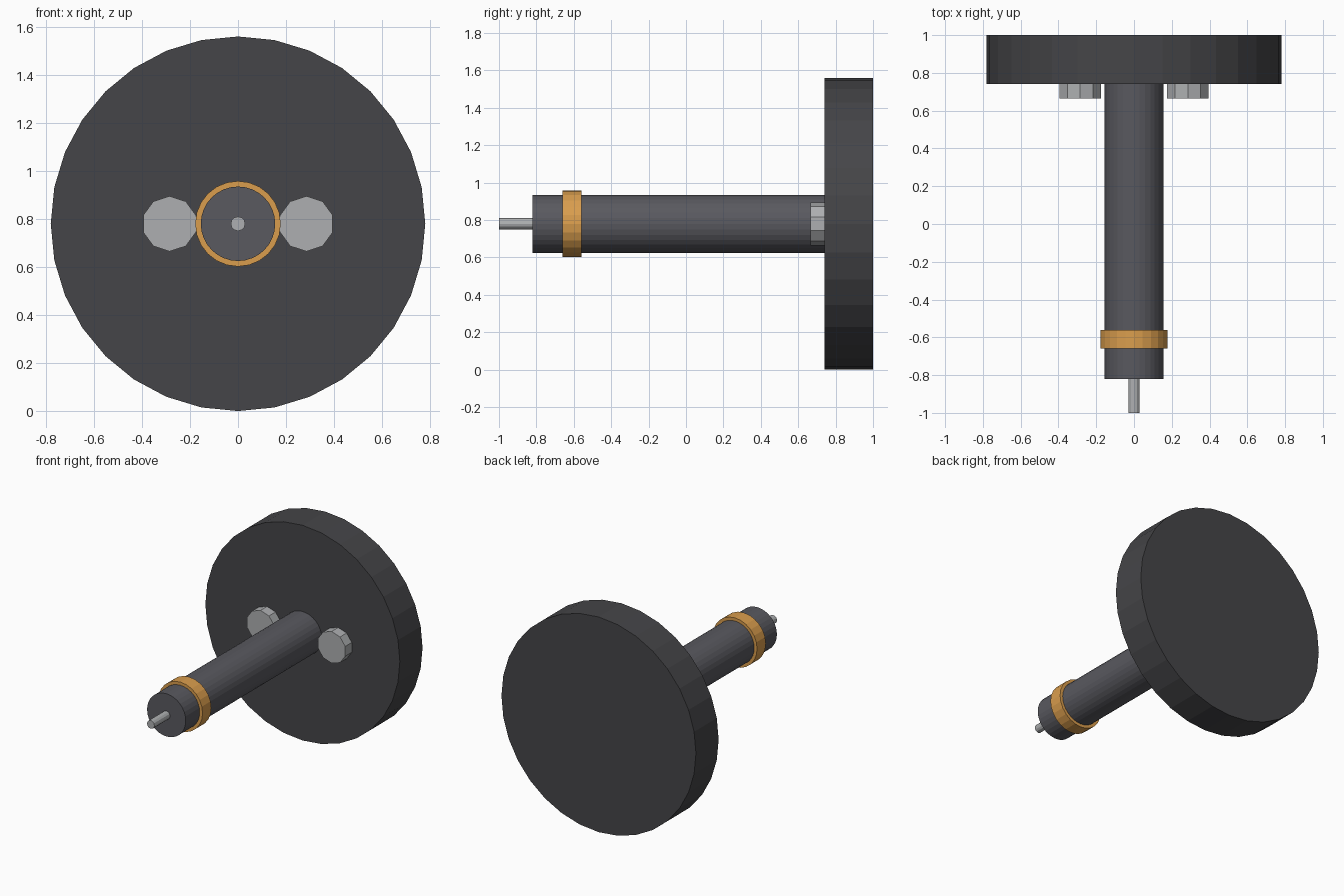
import bpy
import math

cube = bpy.data.objects.get("Cube")
if cube:
    bpy.data.objects.remove(cube, do_unlink=True)

AXIS_Z = 0.78  # height of the shared centre line


def material(name, rgb, metallic=0.0):
    mat = bpy.data.materials.new(name)
    mat.use_nodes = True
    color = (*rgb, 1.0)
    mat.diffuse_color = color
    bsdf = mat.node_tree.nodes["Principled BSDF"]
    bsdf.inputs["Base Color"].default_value = color
    bsdf.inputs["Metallic"].default_value = metallic
    return mat


def rod(name, radius, front, back, sides, mat, x=0.0):
    """Flat-faced cylinder lying along y, with a vertex at the top."""
    bpy.ops.mesh.primitive_cylinder_add(
        vertices=sides, radius=radius, depth=back - front,
        location=(x, (front + back) / 2, AXIS_Z),
        rotation=(math.pi / 2, 0, 0))
    obj = bpy.context.object
    obj.name = name
    obj.data.materials.append(mat)
    return obj


dark = material("dark_grey", (0.06, 0.06, 0.065))
slate = material("slate_grey", (0.10, 0.10, 0.115))
steel = material("steel", (0.42, 0.43, 0.44))
brass = material("orange_brass", (0.70, 0.34, 0.075))

# Base disc and main shaft
rod("base_disc", 0.78, 0.74, 1.0, 32, dark)
rod("shaft", 0.155, -0.82, 0.75, 32, slate)

# Collar and thin spindle at the front end
rod("collar", 0.178, -0.66, -0.56, 24, brass)
rod("spindle", 0.03, -1.0, -0.81, 12, steel)

# Pair of bolt heads on the disc
for side, sign in (("left", 1), ("right", -1)):
    rod(f"bolt_{side}", 0.115, 0.665, 0.75, 10, steel, x=sign * 0.285)
